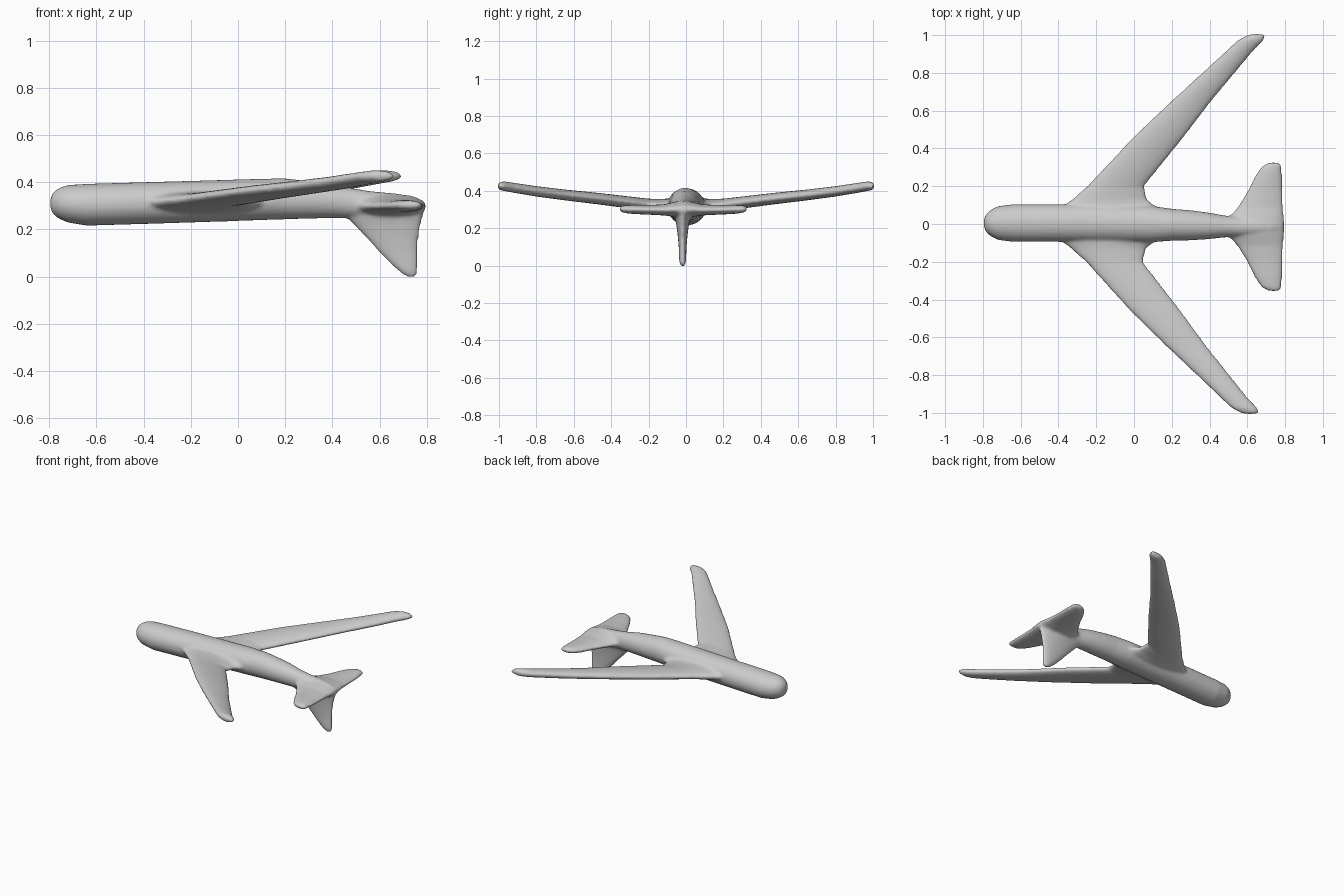
import bpy, bmesh, math
from mathutils import Vector

bm = bmesh.new()
N = 24


def loft(sections):
    """Closed skin through ellipses given as (centre, half axis, half axis)."""
    rings = []
    for c, a, b in sections:
        c, a, b = Vector(c), Vector(a), Vector(b)
        rings.append([bm.verts.new(c + a * math.cos(2 * math.pi * i / N)
                                   + b * math.sin(2 * math.pi * i / N)) for i in range(N)])
    faces = [bm.faces.new(rings[0]), bm.faces.new(rings[-1][::-1])]
    for r, s in zip(rings, rings[1:]):
        for i in range(N):
            j = (i + 1) % N
            faces.append(bm.faces.new((r[j], r[i], s[i], s[j])))
    bmesh.ops.recalc_face_normals(bm, faces=faces)


# Fuselage: x, centre y, half width, bottom z, top z
body = [(-.795, .005, .02, .29, .33), (-.785, .005, .045, .265, .355), (-.76, .005, .07, .245, .375),
        (-.72, .005, .09, .228, .388), (-.64, .005, .1, .215, .393), (-.4, .005, .1, .222, .4),
        (-.15, .003, .1, .23, .407), (.08, 0, .098, .238, .414), (.2, -.004, .085, .242, .416),
        (.3, -.007, .08, .245, .405), (.4, -.01, .07, .247, .392), (.48, -.013, .058, .247, .375),
        (.56, -.015, .055, .245, .362), (.66, -.015, .05, .25, .353), (.74, -.015, .04, .255, .342),
        (.785, -.015, .025, .27, .322), (.795, -.015, .012, .285, .305)]
loft([((x, y, (lo + hi) / 2), (0, w, 0), (0, 0, (hi - lo) / 2)) for x, y, w, lo, hi in body])


def surface(stations):
    """Wing-like skin: y, leading x, trailing x, centre z, half thickness."""
    loft([(((l + t) / 2, y, z), ((t - l) / 2, 0, 0), (0, 0, h)) for y, l, t, z, h in stations])


# Main wings, swept back and rising to the tips; sweep differs slightly per side
for side, shift in ((1, 0), (-1, -.035)):
    wing = [(0, -.46, .14, .315, .05), (.09, -.385, .12, .315, .045), (.13, -.33, .07, .318, .038),
            (.2, -.25, .055, .325, .033), (.46, -.005, .265, .357, .031), (.65, .195, .41, .378, .029),
            (.8, .36, .535, .397, .028), (.92, .49, .635, .416, .027), (.975, .55, .69, .425, .026),
            (1.0, .6, .695, .426, .02), (1.006, .625, .68, .426, .01)]
    surface([(side * y, l + shift * y, t + shift * y, z, h) for y, l, t, z, h in wing])

# Tailplane
for side in (1, -1):
    tail = [(0, .46, .797, .30, .05), (.05, .5, .795, .30, .04), (.1, .545, .79, .298, .03),
            (.18, .595, .787, .298, .026), (.27, .64, .785, .3, .024), (.32, .675, .782, .302, .02),
            (.34, .71, .772, .303, .012)]
    surface([(side * y - .015, l, t, z, h) for y, l, t, z, h in tail])

# Fin pointing downward: z, leading x, trailing x, half thickness
fin = [(.31, .44, .79, .045), (.26, .45, .785, .042), (.22, .49, .775, .034), (.16, .545, .765, .026),
       (.1, .60, .763, .021), (.04, .66, .763, .019), (.01, .695, .76, .017), (-.003, .72, .75, .01)]
loft([(((l + t) / 2, -.018, z), ((t - l) / 2, 0, 0), (0, w, 0)) for z, l, t, w in fin])

mesh = bpy.data.meshes.new("airplane")
bm.to_mesh(mesh)
bm.free()
plane = bpy.data.objects.new("airplane", mesh)
bpy.context.collection.objects.link(plane)

# Single flat colour
grey = bpy.data.materials.new("grey")
grey.diffuse_color = (.6, .6, .6, 1)
mesh.materials.append(grey)

# Fuse the parts into one skin and soften the joints
fuse = plane.modifiers.new("fuse", 'REMESH')
fuse.mode = 'VOXEL'
fuse.voxel_size = .009
fuse.use_smooth_shade = True
soft = plane.modifiers.new("soften", 'SMOOTH')
soft.factor = .5
soft.iterations = 8
